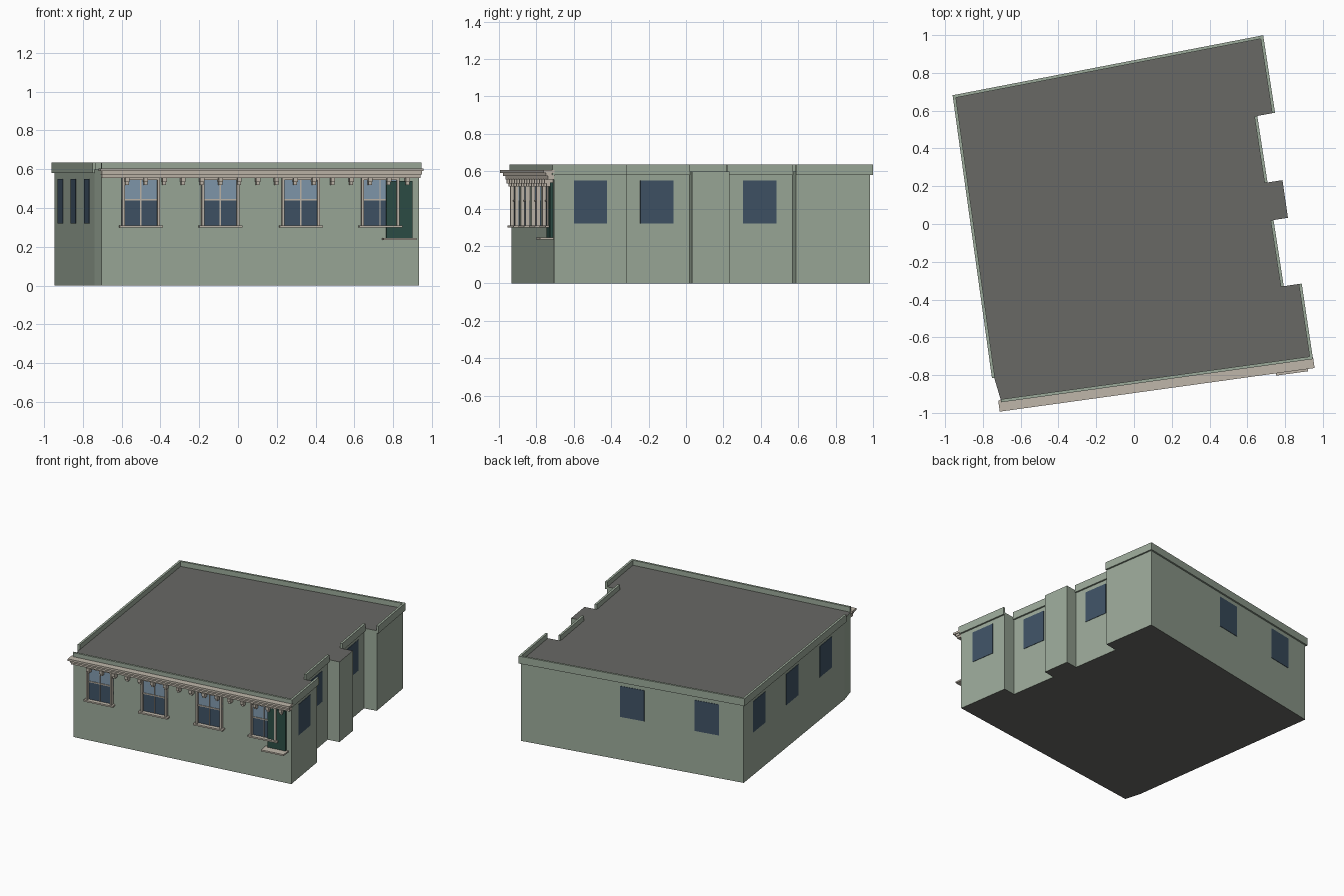
import bpy, bmesh
from mathutils import Vector

if "Cube" in bpy.data.objects:
    bpy.data.objects.remove(bpy.data.objects["Cube"])


def material(name, rgb):
    m = bpy.data.materials.new(name)
    m.diffuse_color = (*rgb, 1)
    m.use_nodes = True
    m.node_tree.nodes["Principled BSDF"].inputs["Base Color"].default_value = m.diffuse_color
    return m


GREEN = material("sage_wall", (0.33, 0.40, 0.32))
ROOF = material("roof_grey", (0.14, 0.14, 0.13))
TRIM = material("beige_trim", (0.52, 0.47, 0.40))
GLASS = material("dark_glass", (0.05, 0.085, 0.13))
PALE = material("pale_glass", (0.22, 0.32, 0.42))
DARK = material("dark_green", (0.025, 0.075, 0.06))

# Footprint, counterclockwise from the front left corner
P = [(-0.705, -0.932), (0.934, -0.705), (0.876, -0.317), (0.781, -0.331),
     (0.727, 0.019), (0.815, 0.033), (0.786, 0.232), (0.695, 0.218),
     (0.641, 0.570), (0.735, 0.587), (0.674, 0.985), (-0.947, 0.672),
     (-0.74, -0.815)]
P = [Vector(p) for p in P]
FRONT, BACK, LEFT = 0, 10, 11
WALL_H, TOP = 0.598, 0.635


def finish(name, bm, mats):
    bmesh.ops.recalc_face_normals(bm, faces=bm.faces)
    me = bpy.data.meshes.new(name)
    bm.to_mesh(me)
    bm.free()
    for m in mats:
        me.materials.append(m)
    ob = bpy.data.objects.new(name, me)
    bpy.context.collection.objects.link(ob)
    return ob


def edge(i):
    a, b = P[i], P[(i + 1) % len(P)]
    t = (b - a).normalized()
    return a, t, Vector((t.y, -t.x)), (b - a).length


def boxes(name, i, mat, items):
    """Boxes on wall i: (along0, along1, z0, z1, out0, out1)."""
    a, t, n, _ = edge(i)
    bm = bmesh.new()
    for u0, u1, z0, z1, d0, d1 in items:
        vs = bmesh.ops.create_cube(bm, size=1)["verts"]
        for v in vs:
            u = u1 if v.co.x > 0 else u0
            d = d1 if v.co.y > 0 else d0
            z = z1 if v.co.z > 0 else z0
            p = a + t * u + n * d
            v.co = (p.x, p.y, z)
    return finish(name, bm, [mat])


# Building body: green walls, grey roof and underside
bm = bmesh.new()
base = bm.faces.new([bm.verts.new((p.x, p.y, 0)) for p in P])
ext = bmesh.ops.extrude_face_region(bm, geom=[base], use_keep_orig=True)["geom"]
bmesh.ops.translate(bm, vec=(0, 0, WALL_H),
                    verts=[g for g in ext if isinstance(g, bmesh.types.BMVert)])
bm.normal_update()
for f in bm.faces:
    f.material_index = 1 if abs(f.normal.z) > 0.5 else 0
finish("building_body", bm, [GREEN, ROOF])

# Parapet strips on the main walls
for i, e0, e1 in [(FRONT, 0, .012), (1, .012, 0), (3, 0, 0), (7, 0, 0),
                  (9, 0, .012), (BACK, .012, .012), (LEFT, .012, 0)]:
    boxes("parapet", i, GREEN, [(-e0, edge(i)[3] + e1, 0.58, TOP, -0.004, 0.012)])

# Plain window panes on the side and back walls
for i, fractions in [(1, [.5]), (3, [.5]), (7, [.5]), (BACK, [.5, .835]), (LEFT, [.15, .48, .81])]:
    L = edge(i)[3]
    boxes("side_window", i, GLASS,
          [(L * f - .09, L * f + .09, 0.32, 0.55, -.01, .003) for f in fractions])


def along(x):
    """Distance along the front wall for a given x."""
    a, t, _, _ = edge(FRONT)
    return (x - a.x) / t.x


# Framed sash windows on the front
for x in (-0.503, -0.093, 0.322, 0.732):
    c = along(x)
    w, z0, z1, zm = 0.098, 0.31, 0.555, 0.443
    boxes("upper_sash_glass", FRONT, PALE, [(c - w, c + w, zm, z1, -.01, .005)])
    boxes("lower_sash_glass", FRONT, GLASS, [(c - w, c + w, z0, zm, -.01, .004)])
    boxes("window_frame", FRONT, TRIM, [
        (c - w, c - w + .013, z0, z1, -.005, .024),
        (c + w - .013, c + w, z0, z1, -.005, .024),
        (c - w, c + w, z1 - .01, z1, -.005, .024),
        (c - .003, c + .003, z0, z1, -.005, .010),
        (c - w, c + w, zm - .004, zm + .004, -.005, .010)])
    boxes("window_sill", FRONT, TRIM, [(c - w - .014, c + w + .014, .299, z0, -.005, .034)])

# Cornice: stepped slabs with a row of brackets
L = edge(FRONT)[3]
boxes("cornice", FRONT, TRIM, [
    (-.014, L + .014, .590, .605, 0, .060),
    (-.004, L + .008, .573, .590, 0, .046),
    (-.002, L + .004, .556, .573, 0, .034)])
brackets = []
for k in range(16):
    u = along(-0.577 + 0.0965 * k)
    brackets += [(u - .011, u + .011, .535, .558, 0, .045),
                 (u - .009, u + .009, .519, .535, 0, .034)]
boxes("cornice_brackets", FRONT, TRIM, brackets)

# Dark panel with ledge at the front right corner
boxes("corner_panel", FRONT, DARK, [(along(.763), along(.898), .243, .54, -.005, .016)])
boxes("corner_ledge", FRONT, TRIM, [(along(.742), along(.912), .234, .245, -.005, .072)])
